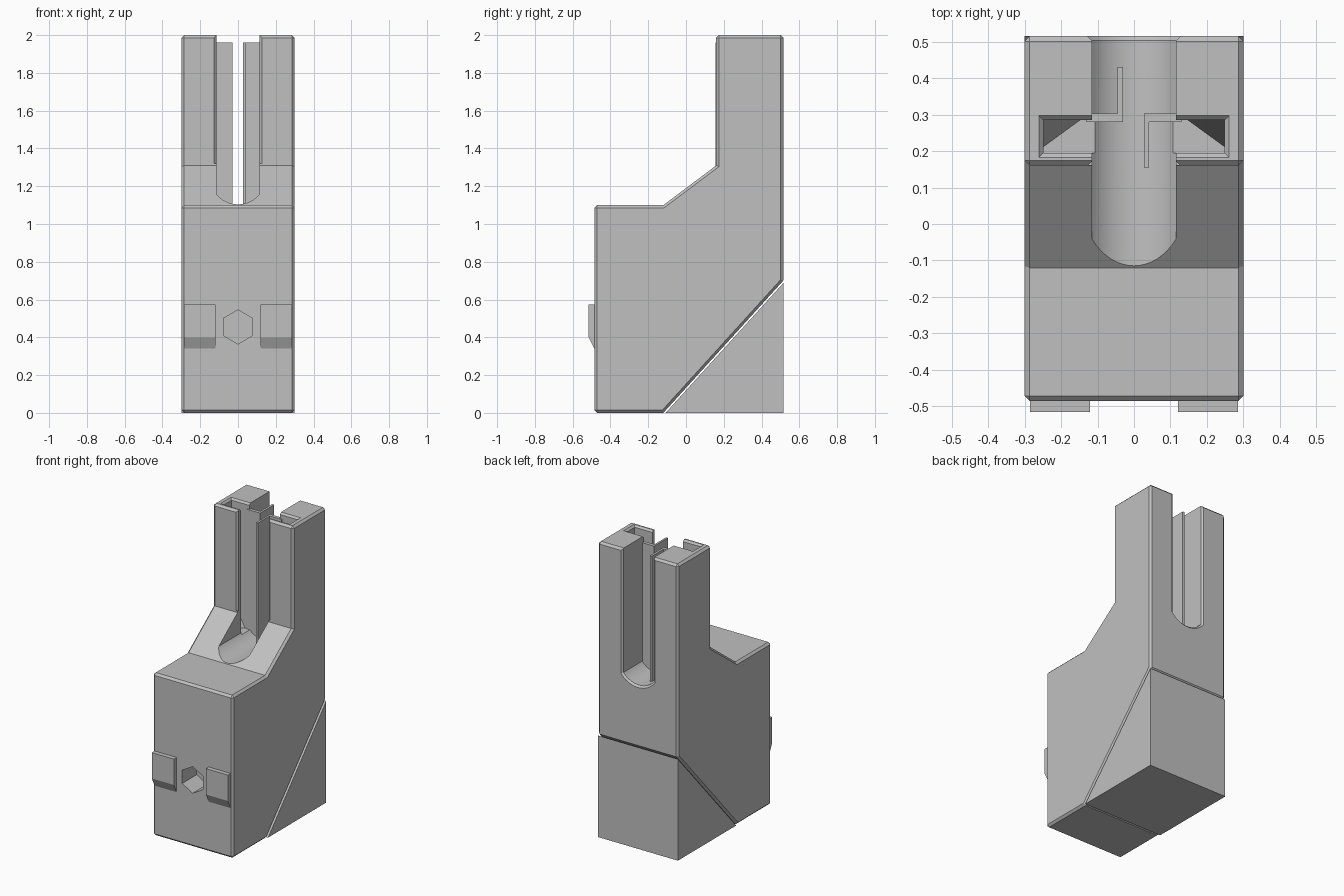
import bpy
import bmesh
import math
from mathutils import Vector

if "Cube" in bpy.data.objects:
    bpy.data.objects.remove(bpy.data.objects["Cube"], do_unlink=True)

grey = bpy.data.materials.new("plain grey")
grey.use_nodes = True
grey.diffuse_color = (0.53, 0.53, 0.53, 1)
grey.node_tree.nodes["Principled BSDF"].inputs["Base Color"].default_value = grey.diffuse_color


def loft(name, rings):
    """Closed solid through rings that share a point count."""
    bm = bmesh.new()
    loops = [[bm.verts.new(p) for p in ring] for ring in rings]
    for a, b in zip(loops, loops[1:]):
        for i in range(len(a)):
            j = (i + 1) % len(a)
            bm.faces.new((a[i], a[j], b[j], b[i]))
    bm.faces.new(loops[0])
    bm.faces.new(loops[-1])
    bmesh.ops.recalc_face_normals(bm, faces=bm.faces[:])
    mesh = bpy.data.meshes.new(name)
    bm.to_mesh(mesh)
    bm.free()
    mesh.materials.append(grey)
    obj = bpy.data.objects.new(name, mesh)
    bpy.context.collection.objects.link(obj)
    return obj


def side_prism(name, profile, x0, x1):
    return loft(name, [[(x, y, z) for y, z in profile] for x in (x0, x1)])


def plan_prism(name, outline, z0, z1):
    return loft(name, [[(x, y, z) for x, y in outline] for z in (z0, z1)])


def rect(x0, x1, y0, y1):
    return [(x0, y0), (x1, y0), (x1, y1), (x0, y1)]


def apply_all(obj):
    bpy.context.view_layer.objects.active = obj
    for mod in list(obj.modifiers):
        bpy.ops.object.modifier_apply(modifier=mod.name)


def cut(obj, cutter):
    mod = obj.modifiers.new("cut", 'BOOLEAN')
    mod.operation = 'DIFFERENCE'
    mod.solver = 'EXACT'
    mod.object = cutter
    apply_all(obj)
    bpy.data.objects.remove(cutter, do_unlink=True)


# Main body with a chamfer on its square edges
body = side_prism("body", [(-0.485, 0), (-0.12, 0), (0.515, 0.70), (0.515, 2),
                           (0.16, 2), (0.16, 1.31), (-0.12, 1.10), (-0.485, 1.10)], -0.3, 0.3)
bevel = body.modifiers.new("chamfer", 'BEVEL')
bevel.width = 0.014
bevel.segments = 1
bevel.limit_method = 'ANGLE'
bevel.angle_limit = math.radians(60)
apply_all(body)


# Round-bottomed slot between the prongs, flared at the back
def slot_ring(y, flare):
    half, radius = 0.115 + flare, 0.148 + flare
    reach = math.asin(half / radius)
    ring = [(-half, y, 2.1)]
    for i in range(17):
        a = -reach + 2 * reach * i / 16
        ring.append((radius * math.sin(a), y, 1.252 - radius * math.cos(a)))
    return ring + [(half, y, 2.1)]


cut(body, loft("slot_cutter", [slot_ring(-0.3, 0), slot_ring(0.503, 0), slot_ring(0.53, 0.027)]))

# Cross pocket with a flared mouth
pocket_rings = []
for z, grow in ((1.15, 0), (1.988, 0), (2.012, 0.024)):
    outline = rect(-0.248 - grow, 0.248 + grow, 0.195 - grow, 0.285 + grow)
    pocket_rings.append([(x, y, z) for x, y in outline])
cut(body, loft("pocket_cutter", pocket_rings))

# Chamfered front edges of the prongs beside the slot
for s in (-1, 1):
    cut(body, plan_prism("edge_cutter", [(s * 0.105, 0.15), (s * 0.137, 0.15), (s * 0.105, 0.182)],
                         1.32, 2.1))

# Hexagonal socket in the front
hexagon = [(0.09 * math.sin(math.radians(60 * i)), 0.455 + 0.09 * math.cos(math.radians(60 * i)))
           for i in range(6)]
cut(body, loft("socket_cutter", [[(x, y, z) for x, z in hexagon] for y in (-0.6, -0.33)]))

# Triangular lower rear corner
side_prism("rear_wedge", [(-0.108, 0), (0.515, 0), (0.515, 0.687)], -0.3, 0.3)

# Front tabs and sloped pocket corners, one pair on each side
for s, side in ((-1, "right"), (1, "left")):
    side_prism(side + "_front_tab", [(-0.475, 0.32), (-0.515, 0.40), (-0.515, 0.575), (-0.475, 0.575)],
               s * 0.12, s * 0.285)
    corner = Vector((s * 0.25, 0.287, 1.14))
    loft(side + "_pocket_corner", [[corner, corner + Vector((-s * 0.11, 0, 0)), corner + Vector((0, -0.08, 0))],
                                   [corner + Vector((0, 0, 0.2)), corner + Vector((-s * 0.004, 0, 0.2)),
                                    corner + Vector((0, -0.004, 0.2))]])

# Bent contact blades, facing opposite ways
plan_prism("right_contact", [(-0.13, 0.28), (-0.03, 0.28), (-0.03, 0.43), (-0.045, 0.43),
                             (-0.045, 0.303), (-0.13, 0.303)], 1.1, 1.96)
plan_prism("left_contact", [(0.13, 0.303), (0.027, 0.303), (0.027, 0.155), (0.041, 0.155),
                            (0.041, 0.28), (0.13, 0.28)], 1.1, 1.96)

# Smooth the slot floor while keeping edges sharp
bpy.ops.object.select_all(action='DESELECT')
body.select_set(True)
bpy.context.view_layer.objects.active = body
bpy.ops.object.shade_smooth_by_angle(angle=math.radians(25))
